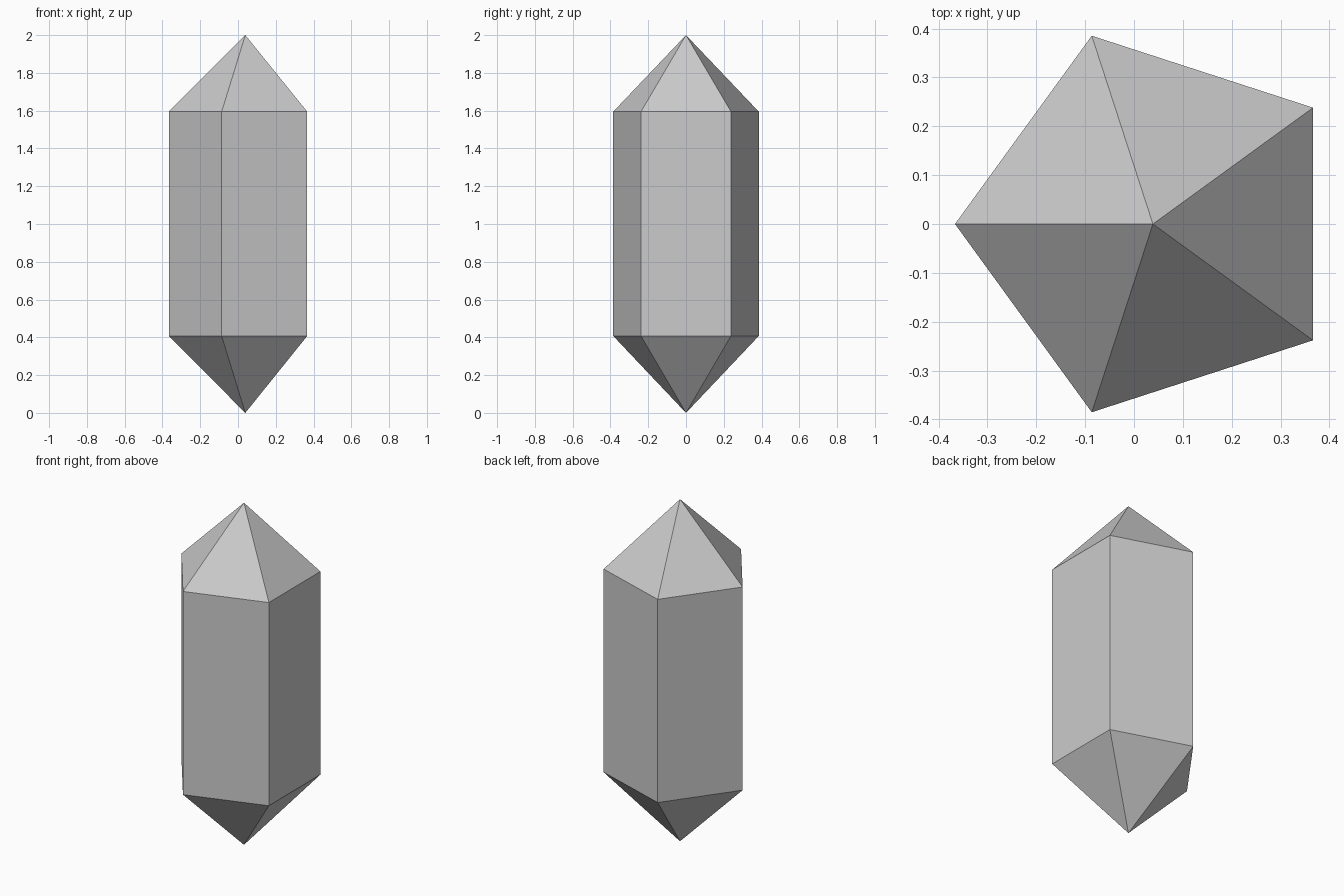
import bpy, bmesh
from math import cos, sin, pi

if "Cube" in bpy.data.objects:
    bpy.data.objects.remove(bpy.data.objects["Cube"])

SIDES = 5
RADIUS = 0.405
CENTRE_X = 0.0387      # shifts the pentagon so its bounds are centred on x = 0
LOW, HIGH, TOP = 0.407, 1.595, 2.0

bm = bmesh.new()


def ring(z):
    # One pentagon ring, with a corner pointing to -x
    return [bm.verts.new((CENTRE_X + RADIUS * cos(pi + 2 * pi * i / SIDES),
                          RADIUS * sin(pi + 2 * pi * i / SIDES), z))
            for i in range(SIDES)]


bottom_tip = bm.verts.new((CENTRE_X, 0, 0))
lower, upper = ring(LOW), ring(HIGH)
top_tip = bm.verts.new((CENTRE_X, 0, TOP))

# Lower point, prism side and upper point for each side
for i in range(SIDES):
    j = (i + 1) % SIDES
    bm.faces.new((bottom_tip, lower[j], lower[i]))
    bm.faces.new((lower[i], lower[j], upper[j], upper[i]))
    bm.faces.new((upper[i], upper[j], top_tip))

bmesh.ops.recalc_face_normals(bm, faces=bm.faces)
mesh = bpy.data.meshes.new("crystal")
bm.to_mesh(mesh)
bm.free()
bpy.context.collection.objects.link(bpy.data.objects.new("crystal", mesh))
